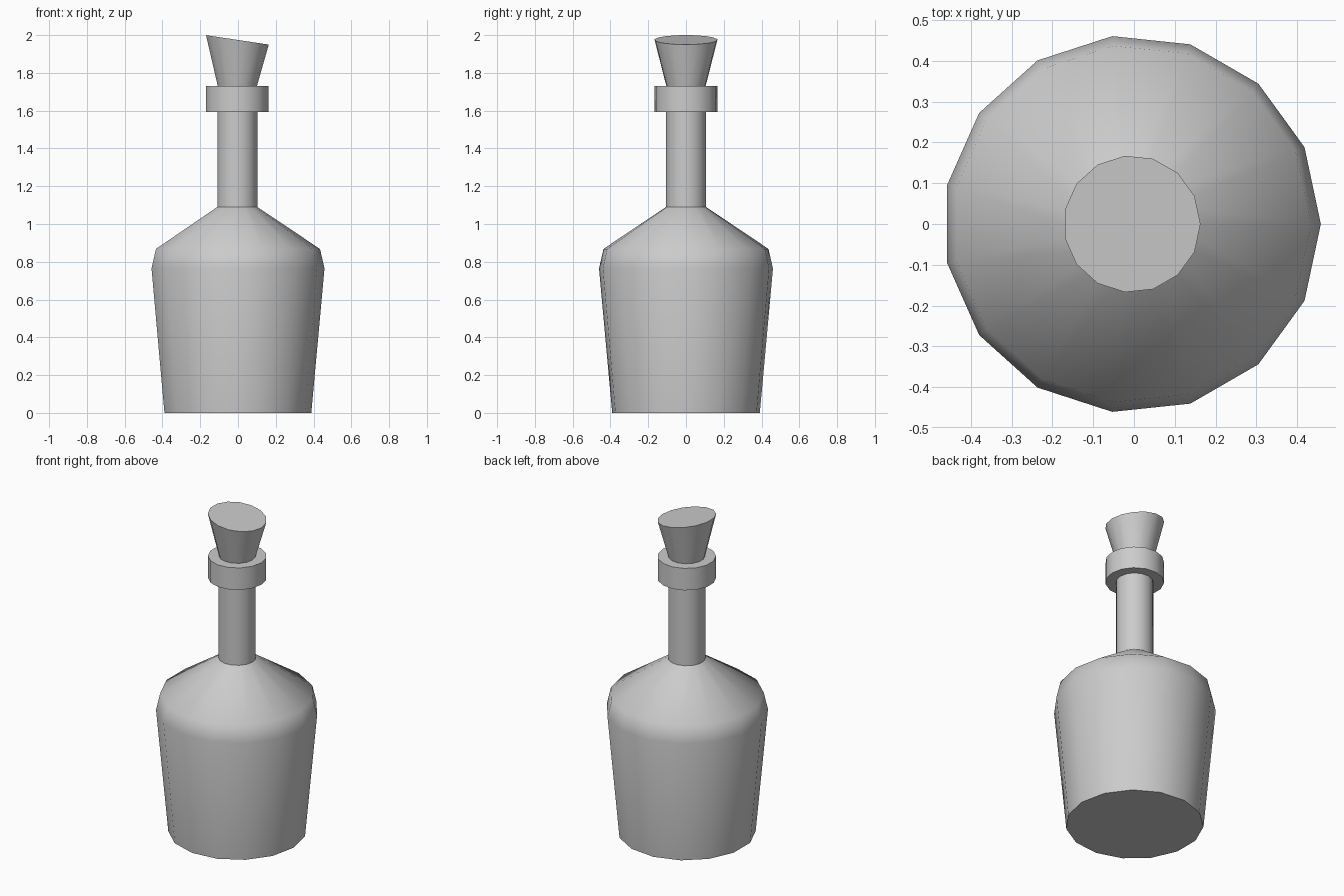
import bpy, bmesh
from math import cos, sin, pi, radians

if "Cube" in bpy.data.objects:
    bpy.data.objects.remove(bpy.data.objects["Cube"])

SIDES = 15
CX = -0.005  # odd-sided rings sit slightly off-centre so the bounds are centred


def lathe(name, profile, tilt_top=0.0):
    """Revolve (radius, z) points into a closed solid; tilt_top slopes the last ring along x."""
    bm = bmesh.new()
    rings = []
    for k, (r, z) in enumerate(profile):
        slope = tilt_top if k == len(profile) - 1 else 0.0
        ring = []
        for i in range(SIDES):
            a = 2 * pi * i / SIDES
            x, y = r * cos(a), r * sin(a)
            ring.append(bm.verts.new((CX + x, y, z + slope * x)))
        rings.append(ring)
    for lo, hi in zip(rings, rings[1:]):
        for i in range(SIDES):
            j = (i + 1) % SIDES
            bm.faces.new((lo[i], lo[j], hi[j], hi[i]))
    bm.faces.new(rings[0][::-1])
    bm.faces.new(rings[-1])
    mesh = bpy.data.meshes.new(name)
    bm.to_mesh(mesh)
    bm.free()
    obj = bpy.data.objects.new(name, mesh)
    bpy.context.collection.objects.link(obj)
    bpy.ops.object.select_all(action='DESELECT')
    obj.select_set(True)
    bpy.context.view_layer.objects.active = obj
    bpy.ops.object.shade_smooth_by_angle(angle=radians(50))
    return obj


# Glass bottle: tapered body, rounded shoulder, neck and lip collar
lathe("bottle", [(0.393, 0), (0.463, 0.765), (0.439, 0.868), (0.107, 1.09),
                 (0.107, 1.592), (0.167, 1.592), (0.167, 1.73)])

# Flared stopper with a slanted top
lathe("stopper", [(0.102, 1.72), (0.168, 1.975)], tilt_top=-0.15)
